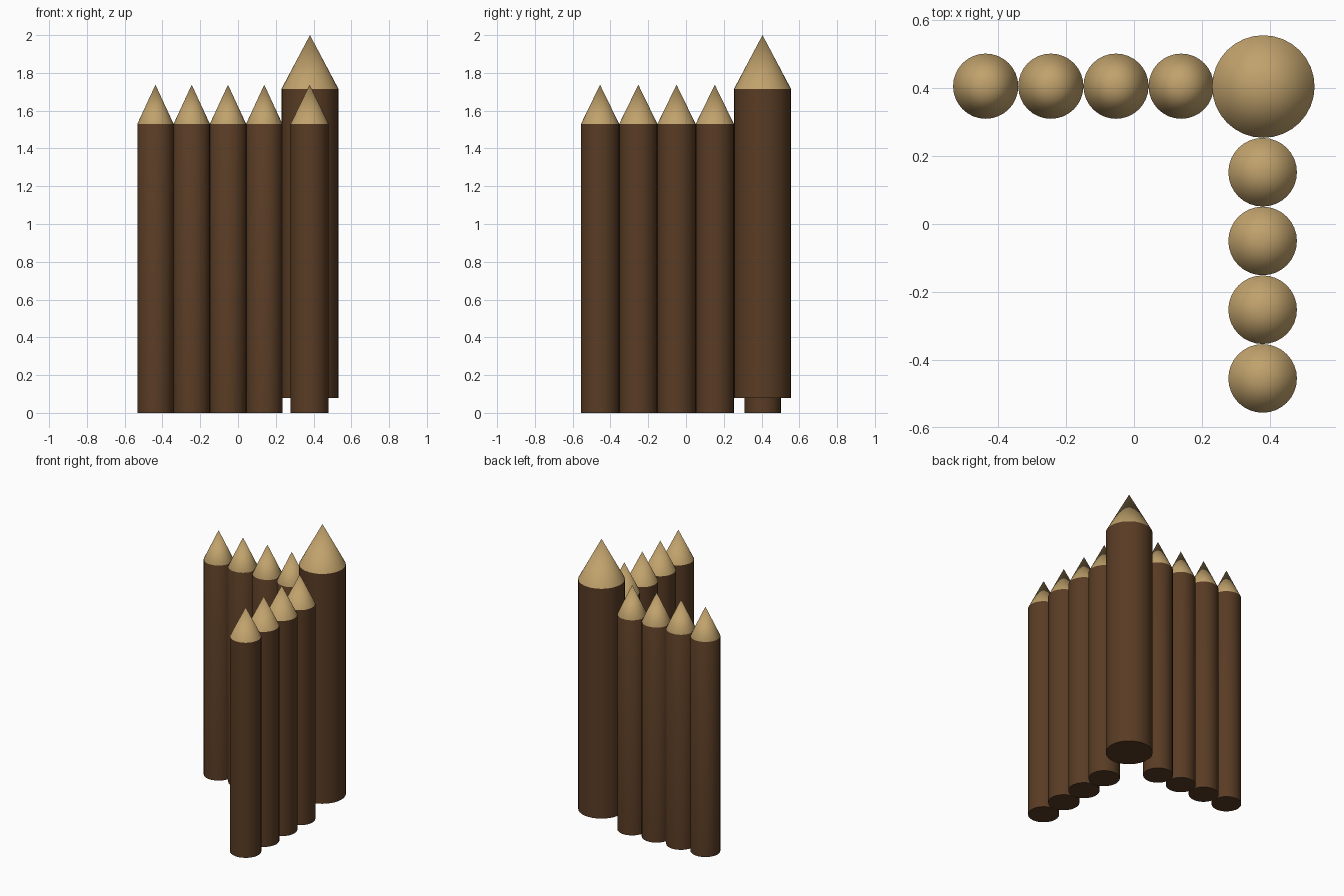
import bpy, bmesh, math

if "Cube" in bpy.data.objects:
    bpy.data.objects.remove(bpy.data.objects["Cube"])

SIDES = 32


def material(name, color):
    m = bpy.data.materials.new(name)
    m.diffuse_color = color
    m.use_nodes = True
    m.node_tree.nodes["Principled BSDF"].inputs["Base Color"].default_value = m.diffuse_color
    return m


bark = material("bark", (0.10, 0.045, 0.018, 1))
cut_wood = material("cut_wood", (0.53, 0.36, 0.15, 1))


def ring(bm, r, z):
    angles = [2 * math.pi * i / SIDES for i in range(SIDES)]
    return [bm.verts.new((r * math.cos(a), r * math.sin(a), z)) for a in angles]


def stake(name, x, y, r, bottom, shoulder, tip):
    """Round log with a sharpened point, closed underneath."""
    bm = bmesh.new()
    low, high = ring(bm, r, bottom), ring(bm, r, shoulder)
    apex = bm.verts.new((0, 0, tip))
    bm.faces.new(low[::-1])
    for i in range(SIDES):
        j = (i + 1) % SIDES
        bm.faces.new((low[i], low[j], high[j], high[i]))
        bm.faces.new((high[i], high[j], apex)).material_index = 1
    mesh = bpy.data.meshes.new(name)
    bm.to_mesh(mesh)
    bm.free()
    mesh.materials.append(bark)
    mesh.materials.append(cut_wood)
    ob = bpy.data.objects.new(name, mesh)
    ob.location = (x, y, 0)
    bpy.context.collection.objects.link(ob)
    bpy.ops.object.select_all(action='DESELECT')
    ob.select_set(True)
    bpy.context.view_layer.objects.active = ob
    bpy.ops.object.shade_smooth_by_angle(angle=math.radians(25))
    return ob


# Thick corner post, raised slightly off the ground
stake("corner_post", 0.381, 0.405, 0.151, 0.08, 1.715, 2.0)

# Back wall and side wall of thinner stakes
for i in range(4):
    stake(f"back_wall_stake_{i + 1}", -0.437 + 0.192 * i, 0.406, 0.096, 0, 1.53, 1.737)
    stake(f"side_wall_stake_{i + 1}", 0.379, -0.455 + 0.2025 * i, 0.101, 0, 1.53, 1.737)
